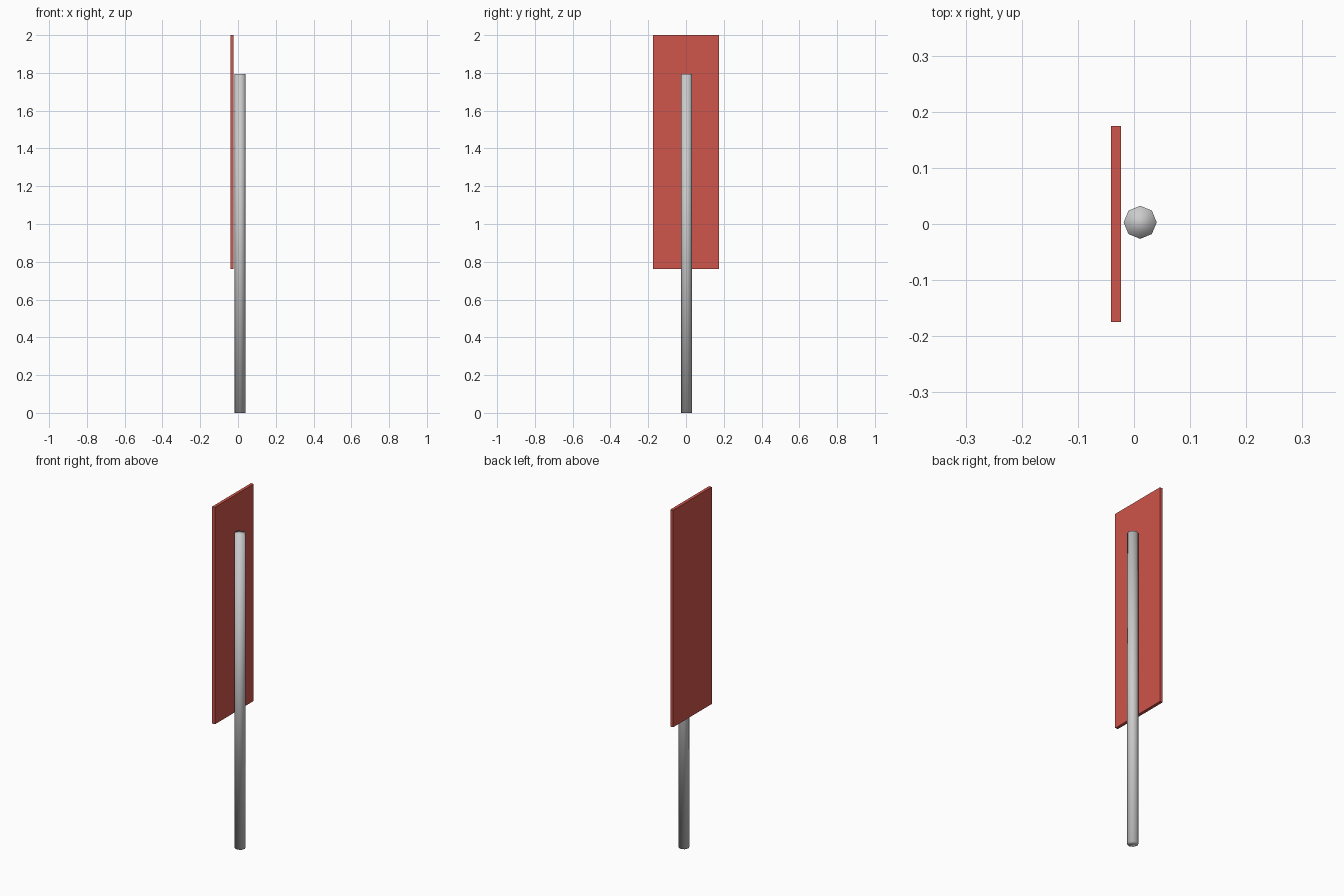
import bpy

if "Cube" in bpy.data.objects:
    bpy.data.objects.remove(bpy.data.objects["Cube"])

# Pole: eight-sided, fully smooth shaded
POLE_HEIGHT = 1.795
bpy.ops.mesh.primitive_cylinder_add(vertices=8, radius=0.0295, depth=POLE_HEIGHT,
                                    location=(0.011, 0.003, POLE_HEIGHT / 2))
pole = bpy.context.object
pole.name = "pole"
bpy.ops.object.shade_smooth()

# Panel: thin upright board beside the pole
BOTTOM, TOP = 0.762, 2.0
bpy.ops.mesh.primitive_cube_add(size=1, location=(-0.032, 0, (BOTTOM + TOP) / 2))
panel = bpy.context.object
panel.name = "sign_panel"
panel.scale = (0.0172, 0.349, TOP - BOTTOM)
bpy.ops.object.transform_apply(location=False, rotation=False, scale=True)

# Red paint
red = bpy.data.materials.new("red_paint")
red.diffuse_color = (0.62, 0.09, 0.07, 1)
red.use_nodes = True
red.node_tree.nodes["Principled BSDF"].inputs["Base Color"].default_value = red.diffuse_color
panel.data.materials.append(red)
